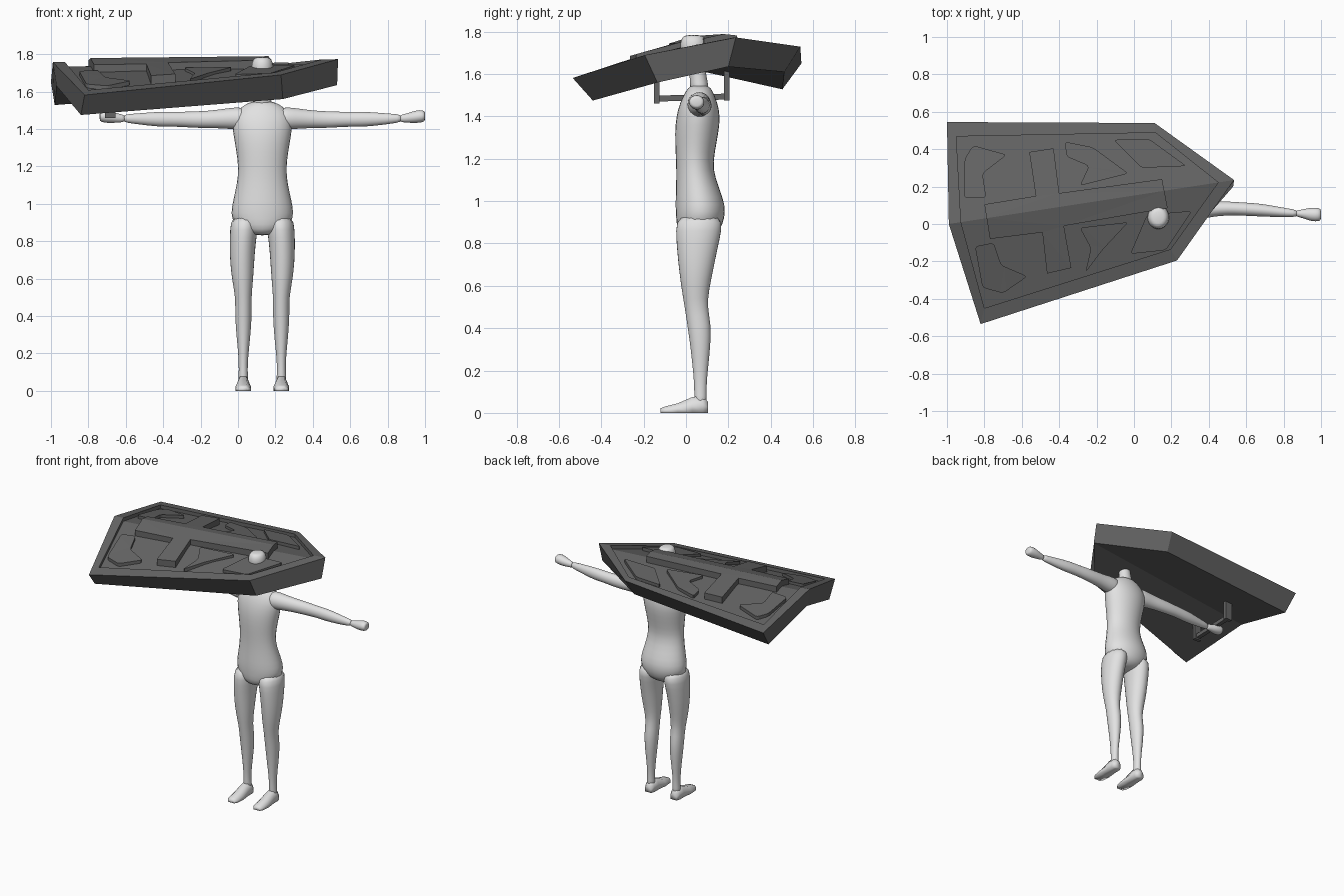
import bpy, bmesh, math
from mathutils import Vector

if "Cube" in bpy.data.objects:
    bpy.data.objects.remove(bpy.data.objects["Cube"])

CX = 0.13  # symmetry plane of the figure


def material(name, v):
    m = bpy.data.materials.new(name)
    m.diffuse_color = (v, v, v, 1)
    m.use_nodes = True
    m.node_tree.nodes["Principled BSDF"].inputs["Base Color"].default_value = m.diffuse_color
    return m


LIGHT = material("light_grey", 0.76)
DARK = material("dark_grey", 0.13)


def finish(bm, name, mat, smooth=False, subsurf=0):
    bmesh.ops.recalc_face_normals(bm, faces=bm.faces)
    me = bpy.data.meshes.new(name)
    bm.to_mesh(me)
    bm.free()
    me.materials.append(mat)
    ob = bpy.data.objects.new(name, me)
    bpy.context.collection.objects.link(ob)
    if subsurf:
        ob.modifiers.new("round", 'SUBSURF').levels = subsurf
        ob.modifiers["round"].render_levels = subsurf
    if smooth:
        for p in me.polygons:
            p.use_smooth = True
    return ob


def loft(name, rings, axis='z', mirror=False, n=14):
    """Skin elliptical rings (centre x, y, z, radius 1, radius 2)."""
    bm = bmesh.new()
    loops = []
    for x, y, z, a, b in rings:
        loop = []
        for i in range(n):
            c, s = math.cos(2 * math.pi * i / n), math.sin(2 * math.pi * i / n)
            co = (x + a * c, y + b * s, z) if axis == 'z' else (x, y + a * c, z + b * s)
            if mirror:
                co = (2 * CX - co[0], co[1], co[2])
            loop.append(bm.verts.new(co))
        loops.append(loop)
    for l0, l1 in zip(loops, loops[1:]):
        for i in range(n):
            bm.faces.new((l0[i], l0[(i + 1) % n], l1[(i + 1) % n], l1[i]))
    bm.faces.new(loops[0])
    bm.faces.new(loops[-1])
    return finish(bm, name, LIGHT, True, 1)


# Figure: torso, neck and head
loft("torso", [
    (CX, .05, .83, .05, .06), (CX, .06, .86, .13, .105), (CX, .068, .92, .172, .118),
    (CX, .068, .98, .170, .122), (CX, .055, 1.06, .150, .105), (CX, .04, 1.15, .132, .088),
    (CX, .043, 1.23, .135, .095), (CX, .05, 1.32, .150, .106), (CX, .058, 1.40, .165, .108),
    (CX, .06, 1.47, .165, .09), (CX, .063, 1.52, .115, .065), (CX, .063, 1.55, .06, .045)])
loft("neck", [(CX, .065, 1.50, .065, .05), (CX, .062, 1.56, .045, .042),
              (CX, .052, 1.62, .042, .04), (CX, .045, 1.68, .045, .042)])
loft("head", [(CX, .04, 1.64, .03, .035), (CX, .038, 1.68, .057, .06),
              (CX, .035, 1.74, .062, .068), (CX, .035, 1.775, .05, .055),
              (CX, .035, 1.785, .03, .035)])

for side, m in (("left", False), ("right", True)):
    # Legs with feet
    loft(side + "_leg", [
        (.232, .07, .03, .03, .03), (.232, .068, .08, .025, .03), (.232, .068, .14, .024, .03),
        (.231, .068, .22, .030, .038), (.231, .068, .32, .041, .049), (.231, .062, .42, .046, .058),
        (.231, .047, .50, .044, .055), (.235, .044, .58, .056, .066), (.238, .048, .68, .066, .084),
        (.236, .053, .78, .071, .099), (.229, .06, .86, .076, .112), (.222, .065, .94, .075, .11)],
        mirror=m)
    bm = bmesh.new()
    rows = []
    for y, w, h in ((.105, .024, .05), (.08, .034, .08), (.03, .034, .075),
                    (-.04, .042, .045), (-.10, .037, .03), (-.12, .024, .022)):
        x = 2 * CX - .232 if m else .232
        rows.append([bm.verts.new((x + sx * w * t, y, z)) for sx, t, z in
                     ((-1, 1, 0), (1, 1, 0), (1, 1, h * .5), (1, .5, h), (-1, .5, h), (-1, 1, h * .5))])
    for a, b in zip(rows, rows[1:]):
        for i in range(6):
            bm.faces.new((a[i], a[(i + 1) % 6], b[(i + 1) % 6], b[i]))
    bm.faces.new(rows[0])
    bm.faces.new(rows[-1])
    finish(bm, side + "_foot", LIGHT, True)
    # Arms with fists
    loft(side + "_arm", [
        (.20, .06, 1.455, .06, .06), (.27, .063, 1.457, .058, .062), (.34, .07, 1.455, .048, .053),
        (.42, .08, 1.451, .042, .047), (.50, .084, 1.450, .038, .045), (.58, .08, 1.452, .036, .040),
        (.66, .076, 1.452, .036, .042), (.74, .068, 1.453, .031, .036), (.82, .06, 1.455, .024, .027),
        (.88, .056, 1.457, .019, .021)], 'x', m)
    loft(side + "_fist", [
        (.86, .056, 1.456, .017, .02), (.90, .055, 1.458, .022, .024), (.935, .052, 1.463, .035, .032),
        (.97, .05, 1.468, .038, .036), (.995, .05, 1.468, .035, .030), (1.0, .05, 1.468, .024, .02)],
        'x', m)

# Shield: folded along a ridge, each half sloping down
OUTER = [(-.99, 0), (-.82, -.535), (.23, -.195), (.535, .235), (.11, .54), (-1.0, .545)]
INNER = [(-.925, .01), (-.80, -.45), (.195, -.135), (.45, .222), (.115, .488), (-.95, .468)]
UNDER = [(-.97, 0, 1.63), (-.84, -.44, 1.475), (.24, -.135, 1.56),
         (.53, .20, 1.635), (.09, .465, 1.61), (-.98, .455, 1.528)]


def ridge_y(x):
    return .154 * (x + .99)


def surf(x, y):
    z, d = 1.757 + .0105 * (x + .99), y - ridge_y(x)
    return z + (.316 - .101 * (x + .82)) * d if d < 0 else z - (.195 - .081 * (x + 1)) * d


bm = bmesh.new()
under = [bm.verts.new(p) for p in UNDER]
rim = [bm.verts.new((x, y, surf(x, y))) for x, y in OUTER]
lip = [bm.verts.new((x, y, surf(x, y))) for x, y in INNER]
bed = [bm.verts.new((x, y, surf(x, y) - .025)) for x, y in INNER]
for a, b in ((under, rim), (rim, lip), (lip, bed)):
    for i in range(6):
        j = (i + 1) % 6
        bm.faces.new((a[i], a[j], b[j], b[i]))
for ring in (under, bed):
    bm.faces.new(ring[:4])
    bm.faces.new((ring[0], ring[3], ring[4], ring[5]))
finish(bm, "shield", DARK)


def plate(name, pts, height, rounding=0):
    """Raised plate that follows the folded shield face."""
    bm = bmesh.new()
    bm.faces.new([bm.verts.new((x, y, 0)) for x, y in pts])
    if rounding:
        bmesh.ops.bevel(bm, geom=bm.verts[:], offset=rounding, segments=3, profile=.5,
                        affect='VERTICES')
    bmesh.ops.bisect_plane(bm, geom=bm.verts[:] + bm.edges[:] + bm.faces[:],
                           plane_co=(-.99, 0, 0), plane_no=Vector((-.154, 1, 0)).normalized())
    bmesh.ops.triangulate(bm, faces=bm.faces[:])
    ext = bmesh.ops.extrude_face_region(bm, geom=bm.faces[:])
    top = {v for v in ext["geom"] if isinstance(v, bmesh.types.BMVert)}
    for v in bm.verts:
        v.co.z = surf(v.co.x, v.co.y) + (height if v in top else -.05)
    finish(bm, name, DARK)


plate("shield_cross", [
    (-.80, .105), (-.525, .15), (-.56, .385), (-.43, .405), (-.40, .165), (.15, .24), (.18, .085),
    (-.375, -.01), (-.335, -.235), (-.465, -.265), (-.49, -.045), (-.77, -.08)], .02)
ORNAMENTS = [
    [(-.91, .14), (-.79, .14), (-.81, .27), (-.68, .37), (-.86, .42), (-.905, .35)],
    [(-.37, .44), (-.22, .41), (-.03, .27), (-.29, .205), (-.24, .31), (-.36, .36)],
    [(-.11, .45), (.08, .455), (.28, .31), (.04, .30)],
    [(-.85, -.12), (-.75, -.10), (-.71, -.22), (-.57, -.28), (-.70, -.37), (-.81, -.34)],
    [(-.29, -.02), (-.03, .01), (-.17, -.14), (-.26, -.26), (-.23, -.13)],
    [(.07, .05), (.31, .07), (.17, -.14), (-.02, -.16)]]
for i, pts in enumerate(ORNAMENTS):
    plate(f"shield_ornament_{i + 1}", pts, -.003, .018)


# Grip behind the shield
def box(name, lo, hi, rise=0):
    bm = bmesh.new()
    bmesh.ops.create_cube(bm, size=1)
    for v in bm.verts:
        far = v.co.y > 0
        v.co = Vector([lo[k] + (v.co[k] + .5) * (hi[k] - lo[k]) for k in range(3)])
        v.co.z += rise * far
    finish(bm, name, DARK)


box("grip_bar", (-.697, -.14, 1.47), (-.667, .195, 1.498), .01)
box("grip_front_post", (-.71, -.15, 1.46), (-.655, -.125, 1.60))
box("grip_back_post", (-.71, .18, 1.475), (-.655, .205, 1.64))
